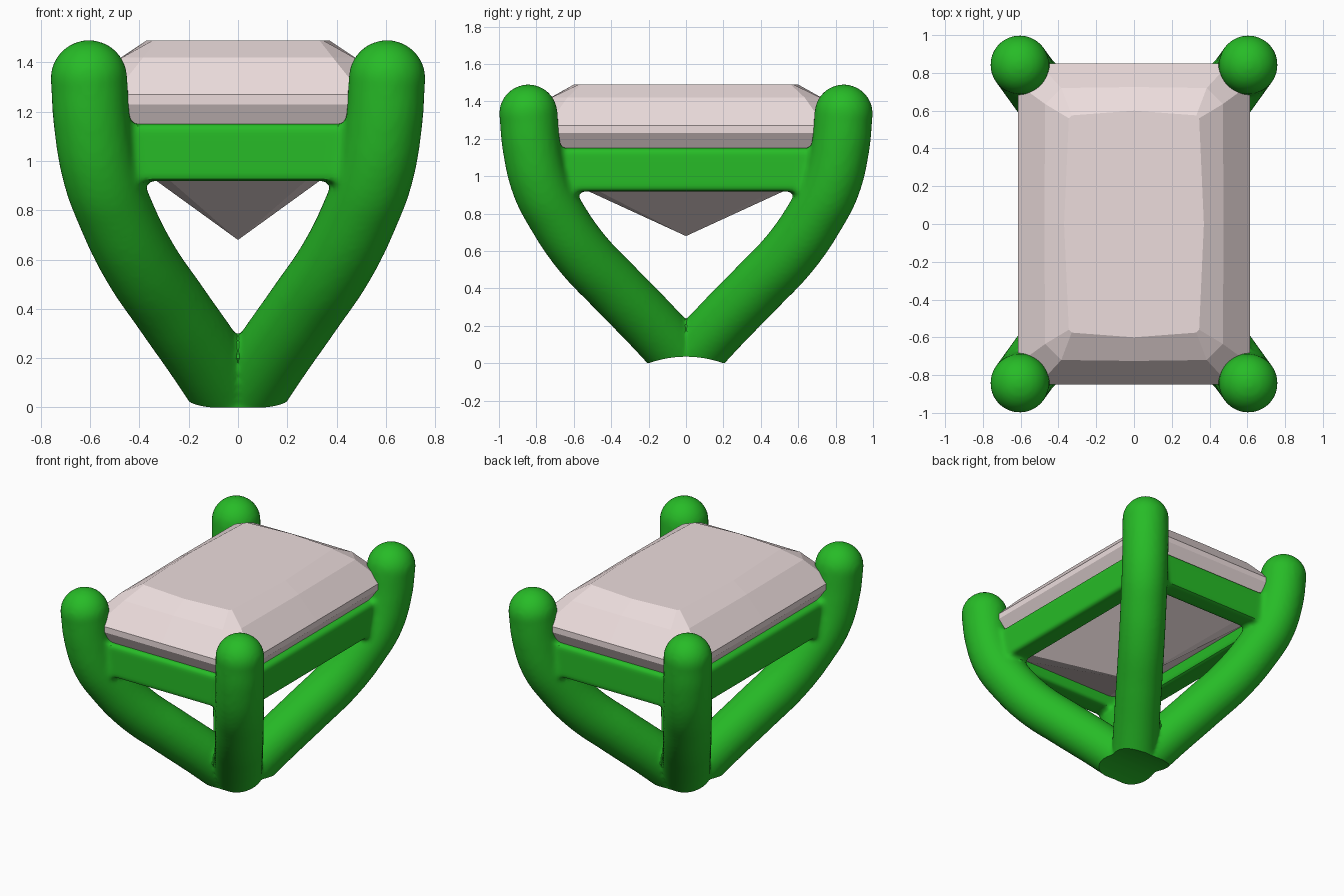
import bpy, bmesh, math

if "Cube" in bpy.data.objects:
    bpy.data.objects.remove(bpy.data.objects["Cube"])

R = 0.156                      # prong radius
TIP_X, TIP_Y, TIP_Z = 0.605, 0.843, 1.335


def material(name, rgb):
    m = bpy.data.materials.new(name)
    m.diffuse_color = (*rgb, 1)
    m.use_nodes = True
    m.node_tree.nodes["Principled BSDF"].inputs["Base Color"].default_value = m.diffuse_color
    return m


def mesh_object(name, bm):
    bmesh.ops.recalc_face_normals(bm, faces=bm.faces)
    me = bpy.data.meshes.new(name)
    bm.to_mesh(me)
    bm.free()
    ob = bpy.data.objects.new(name, me)
    bpy.context.collection.objects.link(ob)
    return ob


def activate(objs):
    bpy.ops.object.select_all(action='DESELECT')
    for o in objs:
        o.select_set(True)
    bpy.context.view_layer.objects.active = objs[0]


# Prongs: curved tubes with round tips
path = [(-.06, -.09), (.13, .2), (.27, .4), (.405, .6), (.502, .8),
        (.557, .95), (.592, 1.15), (TIP_X, TIP_Z)]
parts = []
for sx in (-1, 1):
    for sy in (-1, 1):
        cu = bpy.data.curves.new("prong", 'CURVE')
        cu.dimensions = '3D'
        cu.bevel_depth = R
        cu.bevel_resolution = 10
        cu.use_fill_caps = True
        sp = cu.splines.new('BEZIER')
        sp.bezier_points.add(len(path) - 1)
        for bp, (x, z) in zip(sp.bezier_points, path):
            bp.co = (sx * x, sy * x * TIP_Y / TIP_X, z)
            bp.handle_left_type = bp.handle_right_type = 'AUTO'
        tube = bpy.data.objects.new("prong", cu)
        bpy.context.collection.objects.link(tube)
        activate([tube])
        bpy.ops.object.convert(target='MESH')
        parts.append(bpy.context.view_layer.objects.active)
        bpy.ops.mesh.primitive_uv_sphere_add(
            segments=40, ring_count=24, radius=R,
            location=(sx * TIP_X, sy * TIP_Y, TIP_Z))
        parts.append(bpy.context.active_object)

# Rails joining the prongs under the stone
T = 0.15
for s in (-1, 1):
    for loc, size in (((0, s * (.84 - T / 2), 1.035), (1.14, T, .232)),
                      ((s * (.605 - T / 2), 0, 1.035), (T, 1.58, .232))):
        bpy.ops.mesh.primitive_cube_add(size=1, location=loc)
        rail = bpy.context.active_object
        rail.scale = size
        parts.append(rail)

# Weld prongs and rails into one softly filleted setting
activate(parts)
bpy.ops.object.join()
setting = bpy.context.view_layer.objects.active
bpy.ops.object.transform_apply(location=True, rotation=True, scale=True)
setting.name = "prong_setting"
rm = setting.modifiers.new("weld", 'REMESH')
rm.mode = 'VOXEL'
rm.voxel_size = 0.016
sm = setting.modifiers.new("soften", 'SMOOTH')
sm.factor = 0.5
sm.iterations = 6

# Cutter: flat floor with a shallow round saddle along x
rad = 0.59
prof = [(y / 50, math.sqrt(rad ** 2 - (y / 50) ** 2) - rad + .035)
        for y in range(-10, 11)]
prof = [(-1, 0)] + prof + [(1, 0), (1, -1), (-1, -1)]
bm = bmesh.new()
f = bm.faces.new([bm.verts.new((-1, y, z)) for y, z in prof])
ext = bmesh.ops.extrude_face_region(bm, geom=[f])
bmesh.ops.translate(bm, vec=(2, 0, 0),
                    verts=[v for v in ext['geom'] if isinstance(v, bmesh.types.BMVert)])
cutter = mesh_object("saddle_cutter", bm)
cutter.hide_render = True
bo = setting.modifiers.new("saddle", 'BOOLEAN')
bo.operation = 'DIFFERENCE'
bo.solver = 'EXACT'
bo.object = cutter
activate([setting])
bpy.ops.object.convert(target='MESH')
setting = bpy.context.view_layer.objects.active
bpy.data.objects.remove(cutter)
bpy.ops.object.shade_smooth_by_angle(angle=math.radians(35))
setting.data.materials.clear()
setting.data.materials.append(material("green", (0.02, 0.5, 0.02)))


# Stone: stacked cut-corner rings with slightly bowed sides
def ring(bm, hx, hy, cut, bow, z):
    a, b = hx - cut, hy - cut
    pts = [(hx + bow, 0), (hx, b), (a, hy), (0, hy + bow), (-a, hy), (-hx, b),
           (-hx - bow, 0), (-hx, -b), (-a, -hy), (0, -hy - bow), (a, -hy), (hx, -b)]
    return [bm.verts.new((x, y, z)) for x, y in pts]


bm = bmesh.new()
rings = [ring(bm, *r) for r in (
    (.345, .575, .015, .025, 1.49),    # table
    (.47, .72, .085, .005, 1.42),      # crown step
    (.615, .85, .11, 0, 1.27),         # girdle top
    (.615, .85, .11, 0, 1.23),         # girdle bottom
    (.47, .74, .08, 0, 1.02))]         # pavilion step
culet = bm.verts.new((0, 0, .68))
bm.faces.new(rings[0])
for i in range(12):
    j = (i + 1) % 12
    for up, lo in zip(rings, rings[1:]):
        bm.faces.new((up[i], up[j], lo[j], lo[i]))
    bm.faces.new((rings[-1][i], rings[-1][j], culet))
stone = mesh_object("cut_stone", bm)
stone.data.materials.append(material("pale_pink", (0.84, 0.72, 0.72)))
